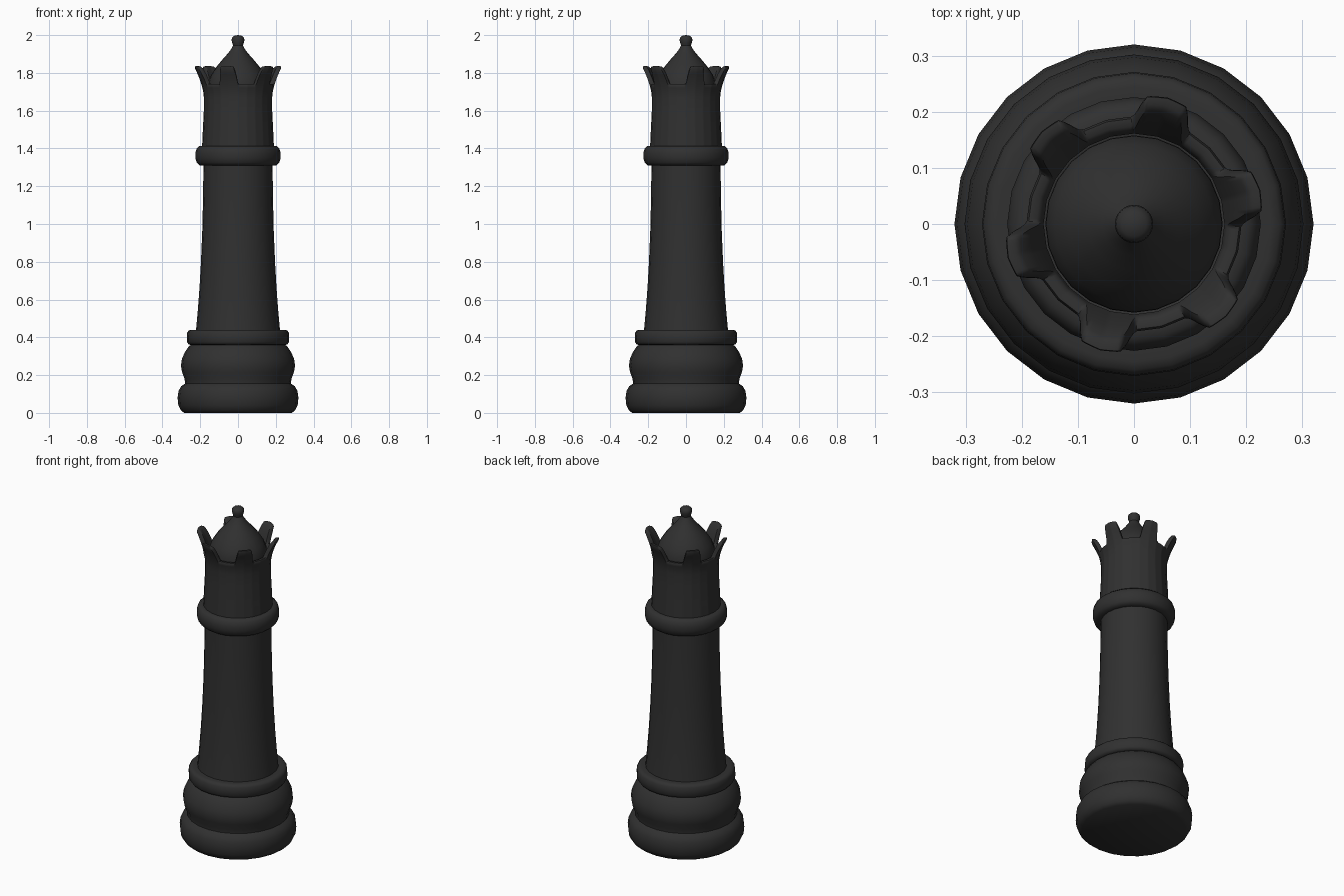
import bpy, bmesh, math
from math import cos, sin, radians, pi

if "Cube" in bpy.data.objects:
    bpy.data.objects.remove(bpy.data.objects["Cube"])

SIDES = 24

mat = bpy.data.materials.new("black")
mat.diffuse_color = (0.03, 0.03, 0.03, 1)
mat.use_nodes = True
mat.node_tree.nodes["Principled BSDF"].inputs["Base Color"].default_value = mat.diffuse_color


def finish(name, bm, angle=45):
    bmesh.ops.remove_doubles(bm, verts=bm.verts, dist=1e-5)
    bmesh.ops.recalc_face_normals(bm, faces=bm.faces)
    me = bpy.data.meshes.new(name)
    bm.to_mesh(me)
    bm.free()
    ob = bpy.data.objects.new(name, me)
    bpy.context.collection.objects.link(ob)
    me.materials.append(mat)
    bpy.ops.object.select_all(action='DESELECT')
    ob.select_set(True)
    bpy.context.view_layer.objects.active = ob
    bpy.ops.object.shade_smooth_by_angle(angle=radians(angle))
    return ob


def skin(bm, columns):
    """Join neighbouring columns of points into a closed band."""
    cols = [[bm.verts.new(p) for p in c] for c in columns]
    for i, a in enumerate(cols):
        b = cols[(i + 1) % len(cols)]
        for j in range(len(a) - 1):
            bm.faces.new((a[j], b[j], b[j + 1], a[j + 1]))


def lathe(name, profile):
    bm = bmesh.new()
    skin(bm, [[(r * cos(t), r * sin(t), z) for r, z in profile]
              for t in (2 * pi * i / SIDES for i in range(SIDES))])
    return finish(name, bm)


# Foot and bulging base
lathe("foot", [(0, 0), (0.285, 0), (0.303, 0.014), (0.316, 0.04), (0.32, 0.08),
               (0.315, 0.115), (0.302, 0.14), (0.28, 0.155)])
lathe("base_bulge", [(0.28, 0.155), (0.283, 0.18), (0.296, 0.215), (0.302, 0.25),
                     (0.297, 0.285), (0.282, 0.32), (0.262, 0.35), (0.25, 0.36)])
lathe("base_ring", [(0.25, 0.36), (0.262, 0.363), (0.27, 0.375), (0.271, 0.40),
                    (0.269, 0.425), (0.26, 0.437), (0.245, 0.44), (0.222, 0.44)])

# Tapering column and collar
lathe("column", [(0.222, 0.44), (0.213, 0.54), (0.204, 0.66), (0.196, 0.80),
                 (0.189, 0.97), (0.185, 1.14), (0.183, 1.31)])
lathe("collar", [(0.183, 1.31), (0.205, 1.311), (0.219, 1.325), (0.226, 1.35),
                 (0.226, 1.375), (0.219, 1.40), (0.205, 1.412), (0.19, 1.413)])

# Domed top with finial knob
lathe("dome", [(0.158, 1.71), (0.157, 1.75), (0.142, 1.79), (0.116, 1.83),
               (0.083, 1.87), (0.056, 1.90), (0.037, 1.925), (0.026, 1.945)])
lathe("finial", [(0.026, 1.945), (0.03, 1.957), (0.034, 1.972), (0.032, 1.986),
                 (0.022, 1.996), (0, 2.0)])

# Crown: flared wall whose rim rises into six teeth
neck = [(0.19, 1.413), (0.186, 1.50), (0.181, 1.60), (0.181, 1.67)]


def outer_radius(z):
    u = max(0, (z - 1.67) / 0.165)
    return 0.181 + 0.056 * u ** 1.7


def rim_height(deg):
    d = abs((deg - 15 + 30) % 60 - 30)        # distance from the tooth centre
    s = min(1, max(0, (d - 8.5) / 8))
    s = s * s * (3 - 2 * s)
    return 1.836 - 0.095 * s - 0.006 * (d / 12) ** 2 * (d < 12)


columns = []
STEPS = 240
for i in range(STEPS):
    deg = 360 * i / STEPS
    t = radians(deg)
    top = rim_height(deg)
    facet = cos(pi / SIDES) / cos((t % (2 * pi / SIDES)) - pi / SIDES)
    col = list(neck)
    for k in range(1, 6):                      # outer face
        z = 1.67 + (top - 0.008 - 1.67) * k / 5
        col.append((outer_radius(z), z))
    r = outer_radius(top)
    col += [(r - 0.006, top), (r - 0.02, top)]  # rounded rim
    for k in range(4):                         # inner face
        z = top - 0.008 - (top - 0.008 - 1.715) * k / 3
        col.append((outer_radius(z) - 0.026, z))
    columns.append([(q * facet * cos(t), q * facet * sin(t), z) for q, z in col])
bm = bmesh.new()
skin(bm, columns)
finish("crown", bm, 50)
